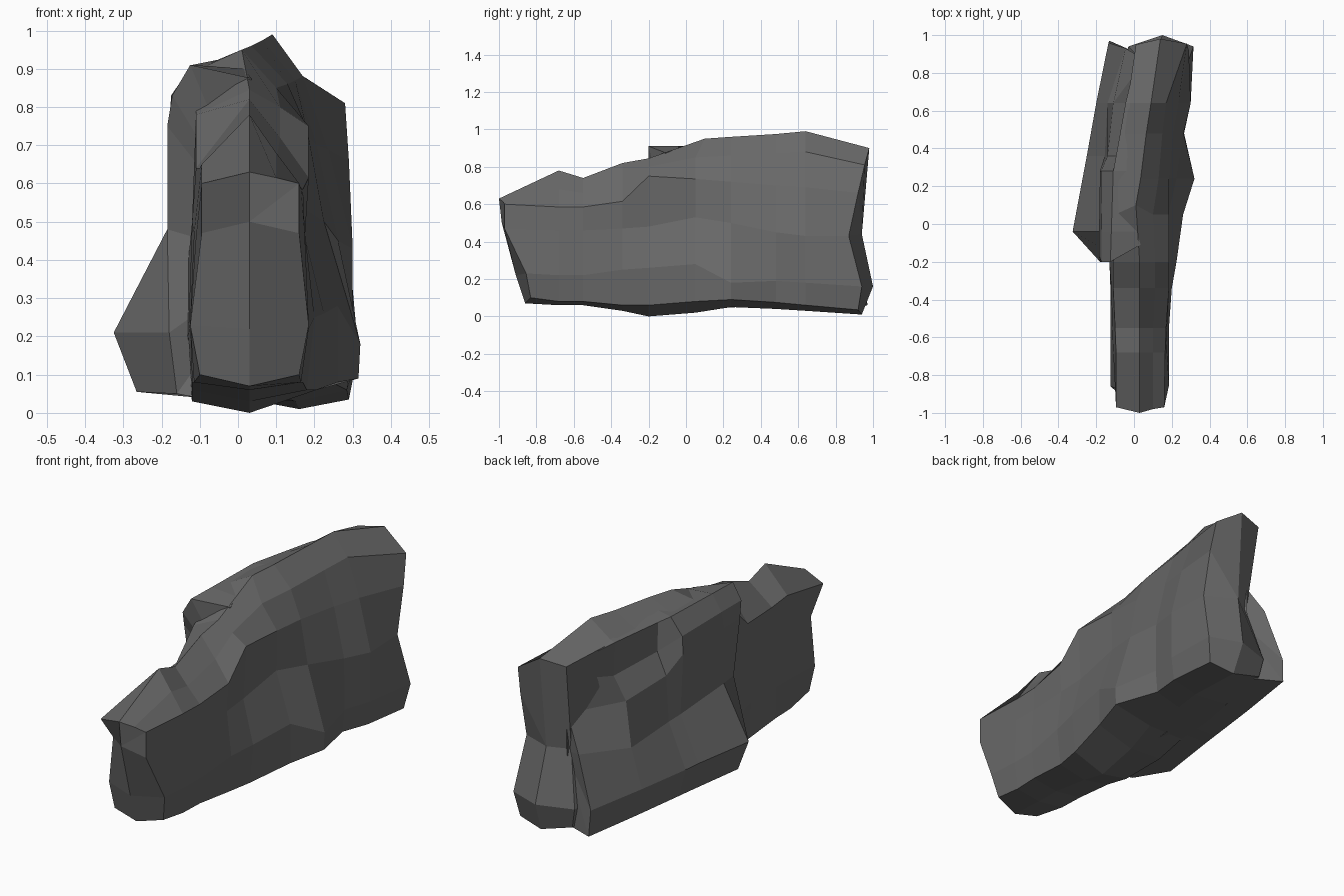
import bpy, bmesh

stone = bpy.data.materials.new("dark grey stone")
stone.diffuse_color = (0.14, 0.14, 0.14, 1)


def loft(name, rings, spines=None, hub=None):
    """Skin a closed rock through rings (y, [(x, z) or (x, z, y shift), ...]).
    Ends close over a two-point spine (x, y, z), or as a fan around a hub."""
    bm = bmesh.new()
    loops = []
    for y, pts in rings:
        loops.append([bm.verts.new((p[0], y + sum(p[2:]), p[1])) for p in pts])
    n = len(loops[0])
    for a, b in zip(loops, loops[1:]):
        for i in range(n):
            j = (i + 1) % n
            bm.faces.new((a[i], a[j], b[j], b[i]))
    for k, way in ((0, 1), (-1, -1)):
        lp = loops[k]
        if hub:
            c = bm.verts.new((hub[0], rings[k][0] + way * hub[2], hub[1]))
            for i in range(n):
                bm.faces.new((c, lp[i], lp[(i + 1) % n]))
        else:
            low, mid = (bm.verts.new(p) for p in spines[k])
            bottom, rf, rl, rm, rs, ru, top, ls, lm, ll, lf = lp
            for f in ((bottom, rf, rl, low), (low, rl, rm, mid), (mid, rm, rs),
                      (mid, rs, ru, top), (top, ls, lm, mid), (mid, lm, ll, low),
                      (low, ll, lf, bottom)):
                bm.faces.new(f)
    bmesh.ops.recalc_face_normals(bm, faces=bm.faces)
    me = bpy.data.meshes.new(name)
    bm.to_mesh(me)
    bm.free()
    me.materials.append(stone)
    ob = bpy.data.objects.new(name, me)
    bpy.context.collection.objects.link(ob)


# Main rock rings: bottom, right foot, low, mid, shoulder, upper, ridge,
# then left shoulder, mid, low, foot
nose = [(.03, .07, .14), (.16, .10, .17), (.185, .23, .145), (.16, .47, .03),
        (.16, .60, .03), (.10, .615, .02), (.03, .63), (-.095, .60, .03),
        (-.095, .47, .13), (-.125, .23, .14), (-.10, .10, .15)]
bump = [(.03, .06), (.165, .08), (.185, .22), (.175, .46), (.165, .585), (.10, .68),
        (.03, .78), (-.095, .65), (-.11, .46), (-.125, .24), (-.115, .08)]
dip = [(.03, .06), (.17, .08), (.185, .22), (.175, .46), (.17, .585), (.10, .66),
       (.03, .74), (-.10, .64), (-.115, .47), (-.125, .24), (-.12, .08)]
neck = [(.03, .03), (.18, .06), (.20, .25), (.175, .47), (.185, .615), (.11, .72),
        (.03, .82), (-.11, .64), (-.12, .50), (-.125, .24), (-.12, .06)]
step = [(.03, 0), (.205, .06), (.225, .26), (.17, .48), (.185, .75), (.11, .80),
        (.03, .845), (-.11, .78), (-.12, .50), (-.13, .20), (-.12, .03)]
waist = [(.06, .02), (.26, .08), (.26, .28), (.18, .53), (.185, .735), (.10, .85),
         (.01, .95, .05), (-.10, .90), (-.12, .50), (-.15, .20), (-.12, .03)]
middle = [(.10, .05), (.315, .09), (.32, .18), (.225, .50), (.185, .72), (.13, .86),
          (.035, .96), (-.085, .91), (-.08, .50), (-.12, .20), (-.10, .05)]
notch = [(.12, .04), (.255, .075), (.265, .19), (.262, .45), (.205, .70), (.15, .87),
         (.065, .975), (-.06, .905), (-.03, .50), (-.10, .20), (-.08, .05)]
crown = [(.15, .03), (.285, .06), (.30, .18), (.30, .43), (.235, .69), (.17, .88),
         (.09, .99), (-.035, .90), (0, .50), (-.08, .20), (-.05, .05)]
rear = [(.16, .01, -.06), (.29, .035, -.08), (.315, .16, -.06), (.29, .43, -.13),
        (.29, .66, -.08), (.28, .81, -.045), (.14, .90, -.02), (.01, .88, -.05),
        (.03, .43, -.12), (-.03, .16, -.06), (-.01, .06, -.07)]
loft("main_rock", [(-1, nose), (-.68, bump), (-.55, dip), (-.34, neck), (-.2, step),
                   (.05, waist), (.24, middle), (.48, notch), (.64, crown), (1, rear)],
     spines={0: [(.03, -.91, .22), (.03, -.985, .5)],
             -1: [(.15, 1, .16), (.13, .94, .44)]})

# Left slab rings: inner top, outer top, down the side, bulge, foot, inner bottom
slab_front = [(.035, .875, .09), (-.125, .91), (-.172, .83), (-.185, .75, .03),
              (-.185, .48, .08), (-.18, .21), (-.16, .05), (0, .02)]
slab_bulge = [(.015, .90), (-.12, .91), (-.172, .83), (-.185, .75),
              (-.185, .47), (-.325, .21), (-.265, .055), (0, .03)]
slab_middle = [(.03, .94), (-.11, .912), (-.175, .83), (-.18, .74),
               (-.165, .43), (-.265, .205), (-.22, .055), (0, .05)]
slab_pit = [(.04, .94), (-.095, .91), (-.09, .76), (-.14, .65),
            (-.155, .42), (-.25, .20), (-.21, .055), (0, .05)]
slab_recess = [(.05, .94), (-.045, .90), (-.04, .73), (-.11, .62),
               (-.14, .39), (-.20, .195), (-.18, .06), (.03, .05)]
slab_rear = [(.05, .85, -.07), (.02, .87, -.06), (.04, .79, -.06), (.06, .60, -.10),
             (-.045, .44, -.04), (-.135, .19, -.01), (-.13, .06), (.03, .05, -.07)]
loft("left_slab", [(-.2, slab_front), (-.04, slab_bulge), (.28, slab_middle),
                   (.36, slab_pit), (.64, slab_recess), (.97, slab_rear)],
     hub=(.09, .40, .12))
